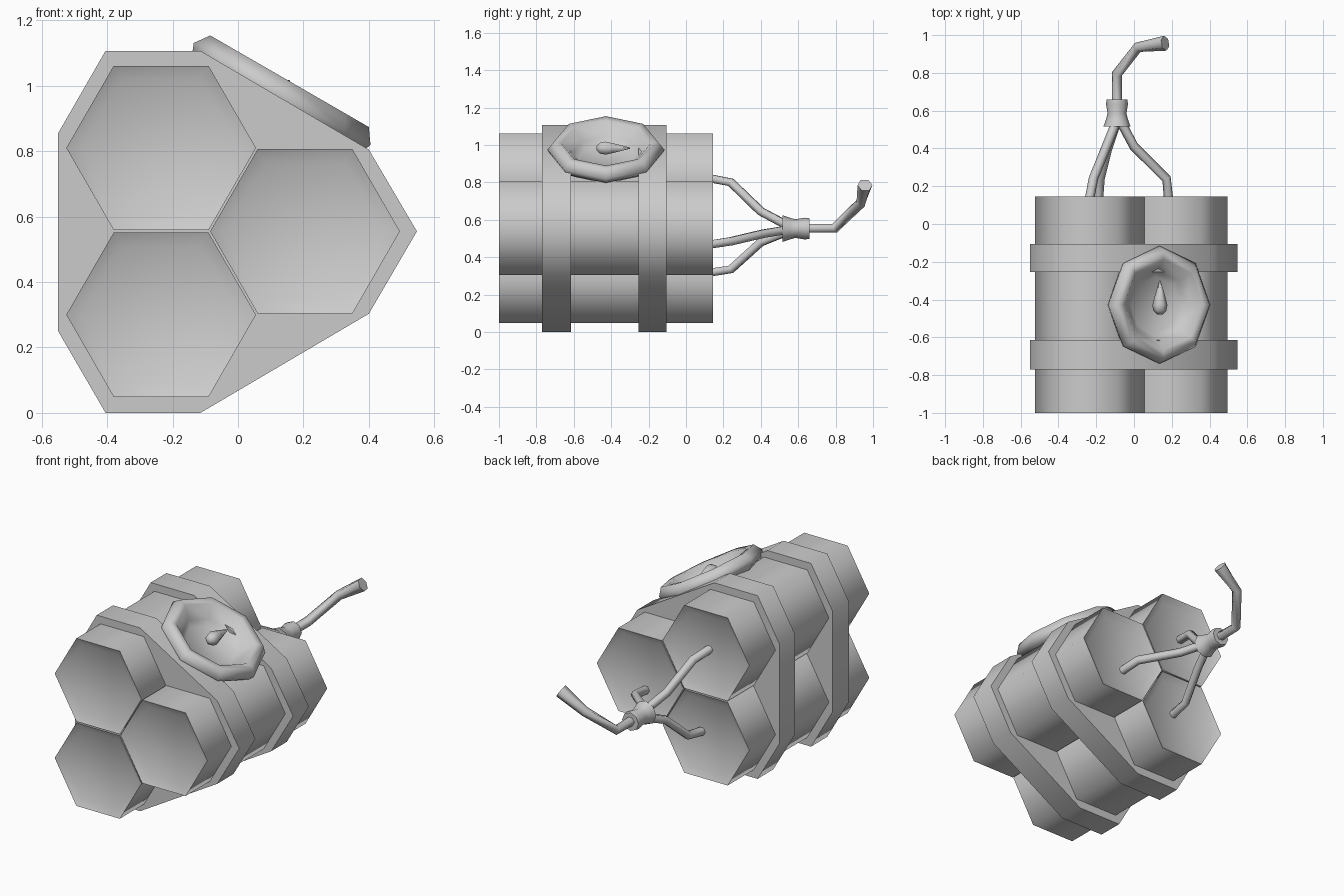
import bpy, bmesh
from math import sin, cos, pi, radians
from mathutils import Vector

if "Cube" in bpy.data.objects:
    bpy.data.objects.remove(bpy.data.objects["Cube"])

Z = Vector((0, 0, 1))


def finish(bm, name, angle=65):
    bmesh.ops.recalc_face_normals(bm, faces=bm.faces[:])
    me = bpy.data.meshes.new(name)
    bm.to_mesh(me)
    bm.free()
    me.shade_smooth()
    me.set_sharp_from_angle(angle=radians(angle))
    ob = bpy.data.objects.new(name, me)
    bpy.context.collection.objects.link(ob)
    return ob


def loft(name, points, radii, sides=6, axis=None):
    """Capped rings along a path; a fixed axis allows recessed lathe profiles."""
    bm = bmesh.new()
    pts = [Vector(p) for p in points]
    rings = []
    for i, (p, r) in enumerate(zip(pts, radii)):
        t = axis or (pts[min(i + 1, len(pts) - 1)] - pts[max(i - 1, 0)])
        t = t.normalized()
        u = t.cross(Z).normalized()
        v = u.cross(t)
        rings.append([bm.verts.new(p + r * (cos(2 * pi * k / sides) * u + sin(2 * pi * k / sides) * v))
                      for k in range(sides)])
    for a, b in zip(rings, rings[1:]):
        for k in range(sides):
            j = (k + 1) % sides
            bm.faces.new((a[k], a[j], b[j], b[k]))
    bm.faces.new(rings[0])
    bm.faces.new(rings[-1])
    return finish(bm, name)


# Three hexagonal sticks with recessed ends
for i, (x, z) in enumerate([(-0.235, 0.81), (-0.235, 0.30), (0.205, 0.555)]):
    loft(f"stick_{i + 1}", [(x, y, z) for y in (-0.975, -1, 0.145, 0.12)],
         [0.242, 0.29, 0.29, 0.242], axis=Vector((0, 1, 0)))

# Two straps wrapped around the bundle
outline = [(-0.55, 0.25), (-0.405, 0), (-0.115, 0), (0.40, 0.303), (0.547, 0.555),
           (0.40, 0.805), (-0.115, 1.107), (-0.405, 1.107), (-0.55, 0.855)]
for i, (y0, y1) in enumerate([(-0.77, -0.615), (-0.255, -0.105)]):
    bm = bmesh.new()
    a = [bm.verts.new((x, y0, z)) for x, z in outline]
    b = [bm.verts.new((x, y1, z)) for x, z in outline]
    bm.faces.new(a)
    bm.faces.new(b)
    for k in range(len(a)):
        j = (k + 1) % len(a)
        bm.faces.new((a[k], a[j], b[j], b[k]))
    finish(bm, f"strap_{i + 1}")

# Octagonal dial dish tilted on the upper right slope
n = Vector((0.5, 0, 0.866)).normalized()
c = Vector((0.135, -0.428, 0.975))
profile = [(0.24, -0.07), (0.30, -0.03), (0.312, 0), (0.28, 0.045),
           (0.24, 0.04), (0.18, -0.025), (0.15, -0.05)]
loft("dial_dish", [c + n * h for r, h in profile], [r for r, h in profile], 8, n)

# Teardrop pointer inside the dial
loft("dial_pointer", [(0.137, y, 0.983) for y in (-0.478, -0.46, -0.43, -0.39, -0.30)],
     [0.015, 0.034, 0.04, 0.03, 0.004], 6)

# Three stick fuses meeting at the collar
fuses = [
    [(-0.24, 0.11, 0.825), (-0.215, 0.24, 0.80), (-0.15, 0.40, 0.645), (-0.09, 0.55, 0.565)],
    [(-0.19, 0.11, 0.315), (-0.18, 0.24, 0.335), (-0.14, 0.40, 0.48), (-0.09, 0.55, 0.54)],
    [(0.185, 0.11, 0.465), (0.172, 0.24, 0.485), (0.0, 0.41, 0.525), (-0.08, 0.56, 0.55)],
]
for i, path in enumerate(fuses):
    loft(f"stick_fuse_{i + 1}", path, [0.025] * 4)

# Collar and the main fuse with its flared tip
loft("fuse_collar", [(-0.09, y, 0.553) for y in (0.515, 0.555, 0.585, 0.635, 0.66)],
     [0.072, 0.058, 0.05, 0.058, 0.055], 8)
loft("main_fuse", [(-0.09, 0.60, 0.555), (-0.09, 0.795, 0.555), (0.02, 0.935, 0.69), (0.165, 0.957, 0.785)],
     [0.028, 0.028, 0.028, 0.04])
